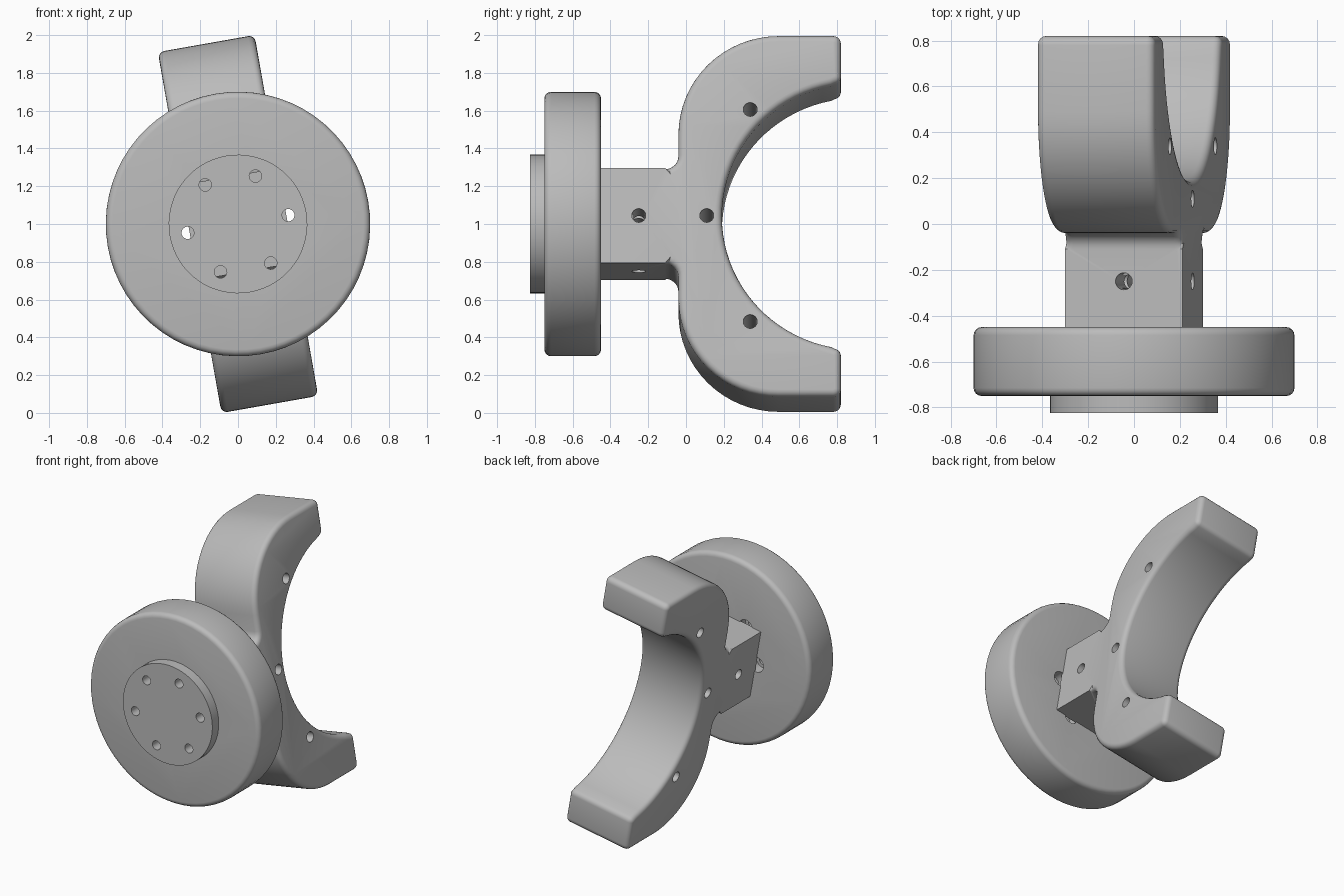
import bpy
import bmesh
from math import radians, cos, sin, asin, pi
from mathutils import Matrix, Vector

cube = bpy.data.objects.get("Cube")
if cube:
    bpy.data.objects.remove(cube)

grey = bpy.data.materials.new("plain grey")
grey.use_nodes = True
colour = (0.5, 0.5, 0.5, 1)
grey.diffuse_color = colour
grey.node_tree.nodes["Principled BSDF"].inputs["Base Color"].default_value = colour

# Everything is built upright around the axle, then tilted about it
TILT = Matrix.Translation((0, 0, 1)) @ Matrix.Rotation(radians(-10), 4, "Y")
HALF = 0.26


def make(name, bm):
    bmesh.ops.recalc_face_normals(bm, faces=bm.faces)
    mesh = bpy.data.meshes.new(name)
    bm.to_mesh(mesh)
    bm.free()
    obj = bpy.data.objects.new(name, mesh)
    bpy.context.collection.objects.link(obj)
    mesh.materials.append(grey)
    obj.matrix_world = TILT
    return obj


def add_cylinder(bm, centre, axis, radius, length, sides=24):
    turn = Vector((0, 0, 1)).rotation_difference(Vector(axis)).to_matrix().to_4x4()
    bmesh.ops.create_cone(bm, cap_ends=True, segments=sides, radius1=radius, radius2=radius,
                          depth=length, matrix=Matrix.Translation(centre) @ turn)


def arc(cy, cz, r, start, end, steps):
    angles = [radians(start + (end - start) * i / steps) for i in range(steps + 1)]
    return [(cy + r * cos(a), cz + r * sin(a)) for a in angles]


def cut(obj, cutter):
    cutter.hide_render = True
    mod = obj.modifiers.new("holes", "BOOLEAN")
    mod.operation = "DIFFERENCE"
    mod.solver = "EXACT"
    mod.object = cutter
    bpy.context.view_layer.objects.active = obj
    bpy.context.view_layer.update()
    bpy.ops.object.modifier_apply(modifier=mod.name)
    bpy.data.objects.remove(cutter)


def smooth(obj):
    bpy.ops.object.select_all(action="DESELECT")
    obj.select_set(True)
    bpy.context.view_layer.objects.active = obj
    bpy.ops.object.shade_smooth_by_angle(angle=radians(32))


# Stem and fork: upper half of the side outline, mirrored to the lower half
STEM_END = -0.11
upper = [(-0.46, 0.255)]
upper += arc(STEM_END, 0.325, 0.07, -90, 0, 6)
upper += arc(0.49, 0.44, 0.53, 180, 90, 16)
upper += arc(0.78, 0.93, 0.04, 90, 0, 5)
upper += arc(0.78, 0.75, 0.04, 0, -80, 5)
inner_y, inner_r = 0.905, 0.715
sweep = 180 - math_end if (math_end := 100) else 0
upper += arc(inner_y, 0, inner_r, 101, 180, 20)
outline = upper + [(y, -z) for y, z in reversed(upper[:-1])]

bm = bmesh.new()
face = bm.faces.new([bm.verts.new((-HALF, y, z)) for y, z in outline])
sweep = bmesh.ops.extrude_face_region(bm, geom=[face])["geom"]
bmesh.ops.translate(bm, vec=(2 * HALF, 0, 0),
                    verts=[v for v in sweep if isinstance(v, bmesh.types.BMVert)])
# Round the rim of the fork and leave the stem crisp
rim = [e for e in bm.edges if abs(e.verts[0].co.x - e.verts[1].co.x) < 0.01
       and min(v.co.y for v in e.verts) > STEM_END - 0.01]
bmesh.ops.bevel(bm, geom=rim, offset=0.035, segments=4, profile=0.5, affect="EDGES")
fork = make("stem_and_fork", bm)

# Cross holes through the fork and stem, and one upright hole in the stem
bm = bmesh.new()
for y, z in ((0.34, 0.57), (0.34, -0.57), (0.11, 0), (-0.25, 0)):
    add_cylinder(bm, (0, y, z), (1, 0, 0), 0.037, 1)
cut(fork, make("cross_holes", bm))
bm = bmesh.new()
add_cylinder(bm, (0, -0.25, 0), (0, 0, 1), 0.037, 1)
cut(fork, make("upright_hole", bm))
smooth(fork)

# Round flange with softened rims
bm = bmesh.new()
add_cylinder(bm, (0, -0.6, 0), (0, 1, 0), 0.7, 0.3, 64)
rims = [e for e in bm.edges if abs(e.verts[0].co.y - e.verts[1].co.y) < 0.01]
bmesh.ops.bevel(bm, geom=rims, offset=0.035, segments=4, profile=0.5, affect="EDGES")
flange = make("round_flange", bm)

# Raised hub
bm = bmesh.new()
add_cylinder(bm, (0, -0.785, 0), (0, 1, 0), 0.367, 0.08, 64)
hub = make("hub", bm)

# Ring of bolt holes, widened at the back of the flange
spots = [(0.27 * cos(k * pi / 3), 0.27 * sin(k * pi / 3)) for k in range(6)]
for part, centre_y, radius, length in ((hub, -0.7, 0.033, 0.8), (flange, -0.7, 0.033, 0.8),
                                       (flange, -0.45, 0.055, 0.16)):
    bm = bmesh.new()
    for x, z in spots:
        add_cylinder(bm, (x, centre_y, z), (0, 1, 0), radius, length)
    cut(part, make("bolt_holes", bm))
smooth(flange)
smooth(hub)
